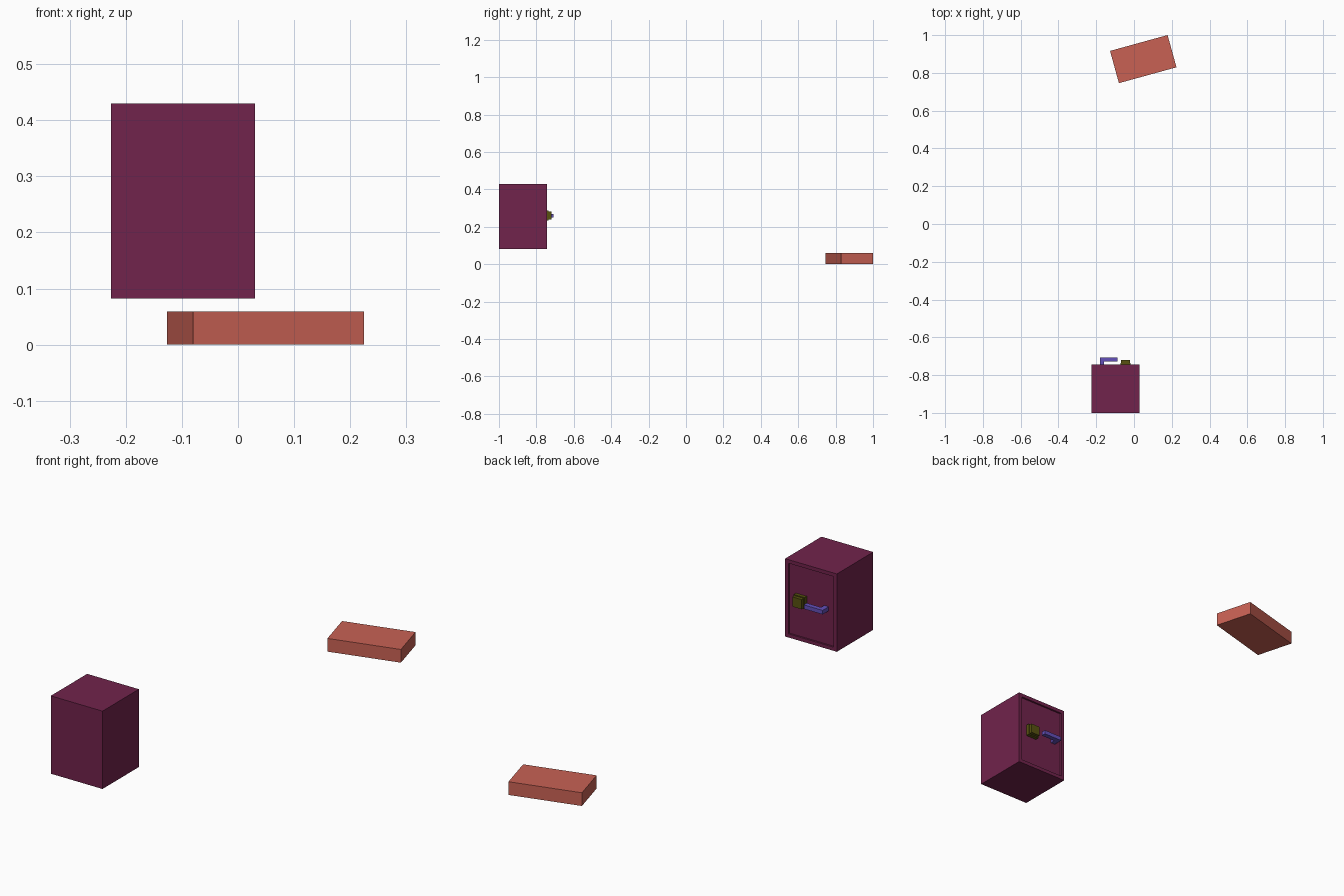
import bpy, bmesh, math
from mathutils import Vector, Matrix

if "Cube" in bpy.data.objects:
    bpy.data.objects.remove(bpy.data.objects["Cube"])


def material(name, rgb):
    m = bpy.data.materials.new(name)
    lin = [((c / 255 + 0.055) / 1.055) ** 2.4 if c > 10 else c / 255 / 12.92 for c in rgb]
    m.diffuse_color = (*lin, 1)
    m.use_nodes = True
    m.node_tree.nodes["Principled BSDF"].inputs["Base Color"].default_value = m.diffuse_color
    return m


PLUM = material("plum", (113, 35, 76))
BRICK = material("brick_red", (200, 97, 84))
VIOLET = material("violet", (100, 80, 185))
OLIVE = material("olive", (88, 82, 16))


def finish(name, bm, mat):
    bmesh.ops.recalc_face_normals(bm, faces=bm.faces)
    mesh = bpy.data.meshes.new(name)
    bm.to_mesh(mesh)
    bm.free()
    mesh.materials.append(mat)
    ob = bpy.data.objects.new(name, mesh)
    bpy.context.collection.objects.link(ob)
    return ob


def box_bm(lo, hi):
    lo, hi = Vector(lo), Vector(hi)
    bm = bmesh.new()
    bmesh.ops.create_cube(bm, size=1, matrix=Matrix.Translation((lo + hi) / 2)
                          @ Matrix.Diagonal((*(hi - lo), 1)))
    return bm


def back_face(bm):
    return max(bm.faces, key=lambda f: f.calc_center_median().y)


# Safe body with a recessed door on its back (+y) side
bm = box_bm((-0.226, -1, 0.082), (0.03, -0.743, 0.43))
door = back_face(bm)
bmesh.ops.inset_individual(bm, faces=[door], thickness=0.023)
rim = bmesh.ops.extrude_discrete_faces(bm, faces=[door])["faces"]
bmesh.ops.translate(bm, verts=rim[0].verts, vec=(0, -0.008, 0))
finish("safe_body", bm, PLUM)

# Door handle: an L profile, extruded upward
profile = [(-0.18, -0.752), (-0.158, -0.752), (-0.158, -0.729),
           (-0.087, -0.729), (-0.087, -0.708), (-0.18, -0.708)]
bm = bmesh.new()
base = bm.faces.new([bm.verts.new((x, y, 0.25)) for x, y in profile])
top = bmesh.ops.extrude_face_region(bm, geom=[base])["geom"]
bmesh.ops.translate(bm, verts=[v for v in top if isinstance(v, bmesh.types.BMVert)], vec=(0, 0, 0.018))
finish("door_handle", bm, VIOLET)

# Combination dial: square base tapering to a raised knob
bm = box_bm((-0.072, -0.752, 0.234), (-0.018, -0.735, 0.286))
face = back_face(bm)
bmesh.ops.inset_individual(bm, faces=[face], thickness=0.006)
knob = bmesh.ops.extrude_discrete_faces(bm, faces=[face])["faces"]
bmesh.ops.translate(bm, verts=knob[0].verts, vec=(0, 0.015, 0))
finish("combination_dial", bm, OLIVE)

# Loose brick lying on the ground
ob = finish("brick", box_bm((-0.158, -0.0885, 0), (0.158, 0.0885, 0.059)), BRICK)
ob.data.transform(Matrix.Translation((0.049, 0.873, 0)) @ Matrix.Rotation(math.radians(15.4), 4, 'Z'))
